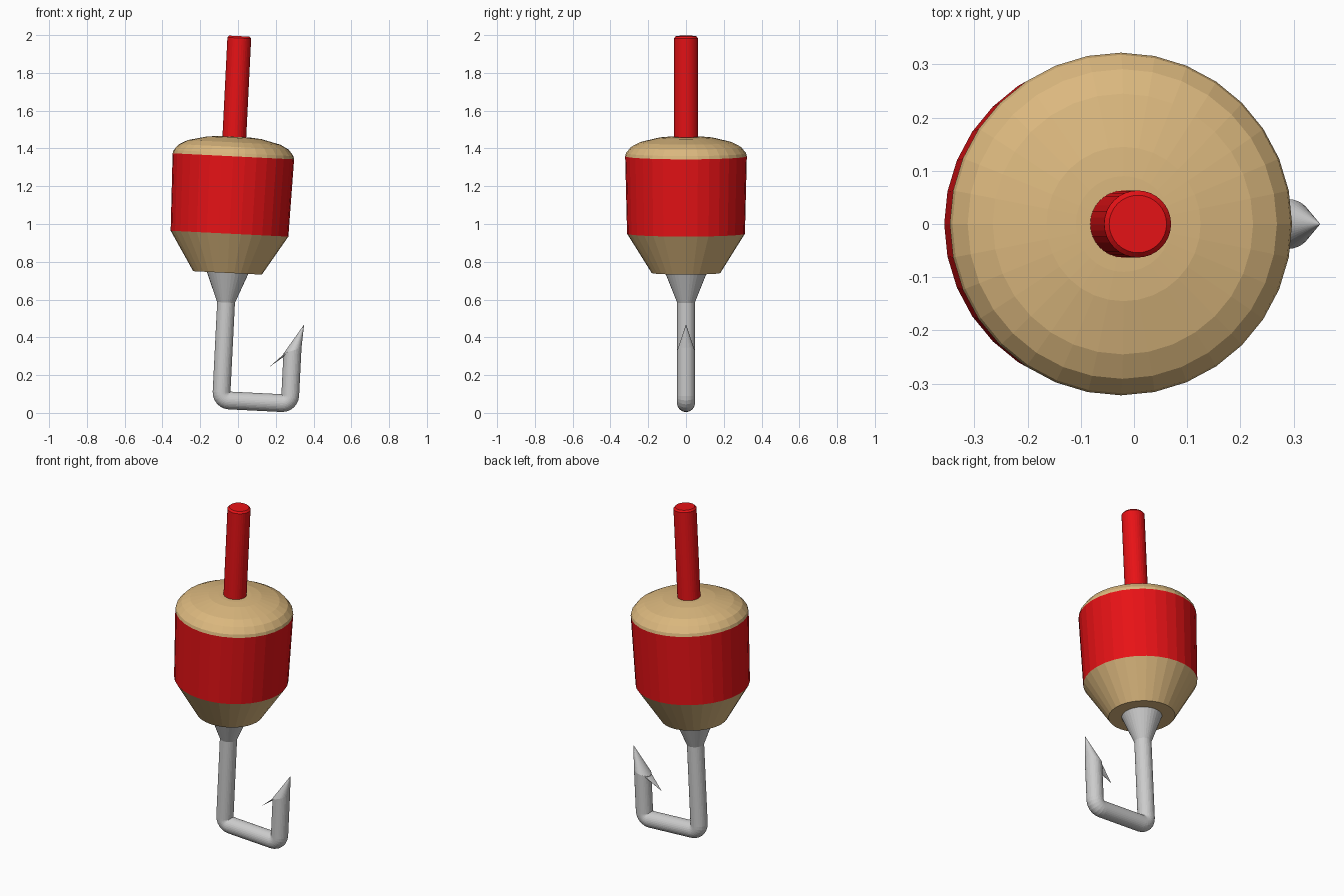
import bpy, bmesh
from math import sin, cos, pi
from mathutils import Matrix, Vector

if "Cube" in bpy.data.objects:
    bpy.data.objects.remove(bpy.data.objects["Cube"])

SIDES = 32
# Whole float leans slightly about y
TILT = Matrix.Translation((-0.0925, 0, 0)) @ Matrix.Rotation(0.05, 4, 'Y')


def material(name, rgb):
    m = bpy.data.materials.new(name)
    m.diffuse_color = (*rgb, 1)
    m.use_nodes = True
    m.node_tree.nodes["Principled BSDF"].inputs["Base Color"].default_value = m.diffuse_color
    return m


def loft(name, rings, mat=None, bottom=False, top=False, tip=None):
    """Skin a list of rings, optionally closed by flat caps or a pointed tip."""
    bm = bmesh.new()
    loops = [[bm.verts.new(TILT @ p) for p in ring] for ring in rings]
    n = len(rings[0])
    for a, b in zip(loops, loops[1:]):
        for i in range(n):
            j = (i + 1) % n
            bm.faces.new((a[i], a[j], b[j], b[i]))
    if bottom:
        bm.faces.new(loops[0][::-1])
    if top:
        bm.faces.new(loops[-1])
    if tip is not None:
        v = bm.verts.new(TILT @ tip)
        for i in range(n):
            bm.faces.new((loops[-1][i], loops[-1][(i + 1) % n], v))
    bmesh.ops.recalc_face_normals(bm, faces=bm.faces)
    me = bpy.data.meshes.new(name)
    bm.to_mesh(me)
    bm.free()
    ob = bpy.data.objects.new(name, me)
    bpy.context.collection.objects.link(ob)
    if mat:
        me.materials.append(mat)
    return ob


def circle(centre, side, ry, n=SIDES):
    """Ring spanned by an in-plane side vector and the y axis."""
    c = Vector(centre)
    return [c + side * cos(2 * pi * i / n) + Vector((0, ry, 0)) * sin(2 * pi * i / n)
            for i in range(n)]


def lathe(name, profile, mat=None, **caps):
    return loft(name, [circle((0, 0, z), Vector((r, 0, 0)), r) for r, z in profile],
                mat, **caps)


red = material("red_paint", (0.8, 0.006, 0.008))
tan = material("cork_tan", (0.71, 0.48, 0.21))

# Float body
lathe("float_dome", [(0.322, 1.36), (0.318, 1.377), (0.291, 1.41), (0.245, 1.434),
                     (0.145, 1.458), (0.09, 1.463), (0.04, 1.464)], tan, top=True)
lathe("float_band", [(0.312, 0.95), (0.322, 1.36)], red)
lathe("float_base", [(0.182, 0.742), (0.312, 0.95)], tan, bottom=True)

# Stick through the top
lathe("stick", [(0.063, 1.42), (0.063, 1.987), (0.054, 1.997)], red, bottom=True, top=True)

# Metal collar
lathe("collar", [(0.047, 0.585), (0.11, 0.742)])

# Hook wire: shank, two rounded bends and a slanted upper end
R, WIRE, LOW, ARM = 0.042, 0.047, 0.068, 0.364
rings = [circle((0, 0, 0.6), Vector((-WIRE, 0, 0)), WIRE)]
for cx, start in ((R, pi), (ARM - R, 1.5 * pi)):
    for k in range(7):
        a = start + k * pi / 12
        d = Vector((cos(a), 0, sin(a)))
        rings.append(circle(Vector((cx, 0, LOW + R)) + d * R, d * WIRE, WIRE))
rings.append(circle((ARM, 0, 0.348), Vector((WIRE, 0, 0.018)), WIRE))
inv = TILT.inverted()
loft("hook", rings, tip=inv @ Vector((0.35, 0, 0.468)))

# Barb pointing back down from the tip
upper, lower = inv @ Vector((0.275, 0, 0.355)), inv @ Vector((0.245, 0, 0.305))
inset = Vector((0.012, 0, 0))
loft("barb", [circle((upper + lower) / 2 + inset, (upper - lower) / 2 + inset * 0.4, 0.036, 16)],
     bottom=True, tip=inv @ Vector((0.162, 0, 0.24)))
